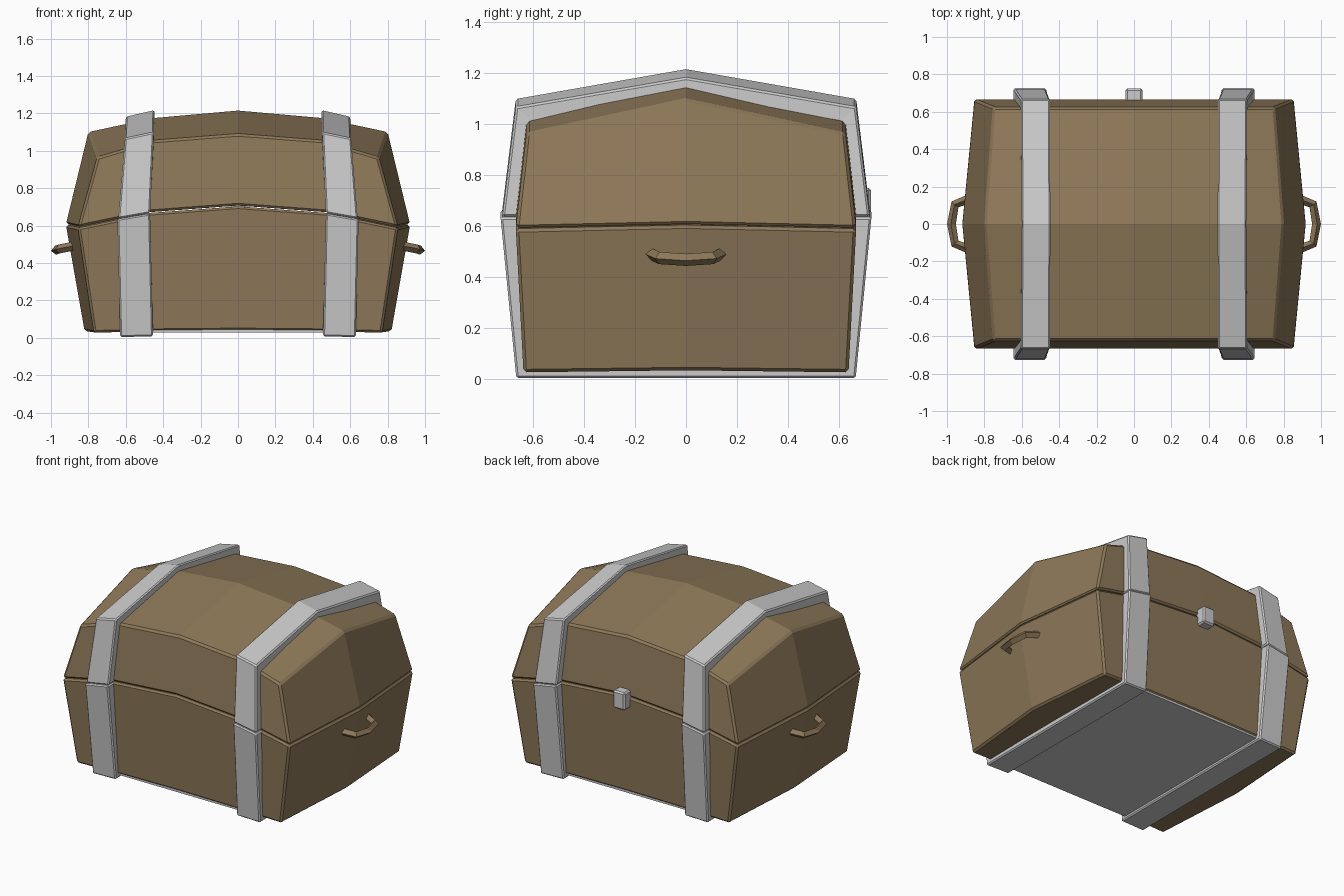
import bpy, bmesh

if "Cube" in bpy.data.objects:
    bpy.data.objects.remove(bpy.data.objects["Cube"])

brown = bpy.data.materials.new("brown_wood")
brown.diffuse_color = (0.27, 0.19, 0.10, 1)
brown.use_nodes = True
brown.node_tree.nodes["Principled BSDF"].inputs["Base Color"].default_value = brown.diffuse_color


def finish(name, bm, mat=None, bevel=0.0, mirror=False):
    bmesh.ops.recalc_face_normals(bm, faces=bm.faces)
    me = bpy.data.meshes.new(name)
    bm.to_mesh(me)
    bm.free()
    ob = bpy.data.objects.new(name, me)
    bpy.context.collection.objects.link(ob)
    if mat:
        me.materials.append(mat)
    if mirror:
        ob.modifiers.new("mirror", 'MIRROR').use_mirror_merge = False
    if bevel:
        b = ob.modifiers.new("bevel", 'BEVEL')
        b.width, b.segments = bevel, 1
        b.limit_method, b.angle_limit = 'ANGLE', 0.6
    return ob


def level(mid, corner, end, y, edge, ridge, dz=0):
    """5 x 3 grid of points: bowed in plan, arched along x, folded at y = 0."""
    rows = []
    for sy in (-1, 0, 1):
        last, z = (end, ridge) if sy == 0 else (corner, edge)
        xs = (-last, -mid, 0, mid, last)
        rows.append([(x, sy * y, z[abs(i - 2)] + dz) for i, x in enumerate(xs)])
    return rows


def grid_solid(name, low, high):
    bm = bmesh.new()
    grids = [[[bm.verts.new(p) for p in row] for row in g] for g in (low, high)]
    for g in grids:
        for j in range(2):
            for i in range(4):
                bm.faces.new((g[j][i], g[j][i+1], g[j+1][i+1], g[j+1][i]))
    rim = [(0, i) for i in range(4)] + [(0, 4), (1, 4)] + \
          [(2, i) for i in range(4, 0, -1)] + [(2, 0), (1, 0)]
    a, b = grids
    for (j, i), (l, k) in zip(rim, rim[1:] + rim[:1]):
        bm.faces.new((a[j][i], a[l][k], b[l][k], b[j][i]))
    return finish(name, bm, brown, 0.012)


def seam(dz):
    return level(0.47, 0.855, 0.92, 0.667, (0.705, 0.67, 0.59), (0.705, 0.67, 0.605), dz)


# Wooden base and lid, meeting at the arched seam
floor = level(0.45, 0.77, 0.82, 0.637, (0.04, 0.036, 0.027), (0.04, 0.038, 0.035))
roof = level(0.45, 0.752, 0.80, 0.625, (1.09, 1.055, 0.965), (1.215, 1.175, 1.10))
grid_solid("chest_base", floor, seam(-0.002))
grid_solid("chest_lid", seam(0.002), roof)


def strap(name, path):
    """Metal band; path points are (y, z, inner x, outer x, drop at outer x)."""
    bm = bmesh.new()
    rings = []
    for y, z, xi, xo, drop in path:
        yi, zi = y * 0.9, z if 0.5 < z < 0.8 else 0.6 + (z - 0.6) * 0.88
        rings.append([bm.verts.new(p) for p in (
            (xi, y, z), (xo, y, z - drop), (xo, yi, zi - drop), (xi, yi, zi))])
    for r, s in zip(rings, rings[1:]):
        for k in range(4):
            n = (k + 1) % 4
            bm.faces.new((r[k], r[n], s[n], s[k]))
    bm.faces.new(rings[0])
    bm.faces.new(rings[-1])
    return finish(name, bm, None, 0.008, True)


# Straps around base and lid
strap("base_straps", [(-0.727, 0.665, 0.47, 0.645, 0.03), (-0.665, 0.008, 0.455, 0.63, 0.004),
                      (0.665, 0.008, 0.455, 0.63, 0.004), (0.727, 0.665, 0.47, 0.645, 0.03)])
strap("lid_straps", [(-0.72, 0.667, 0.47, 0.64, 0.03), (-0.667, 1.10, 0.45, 0.605, 0.033),
                     (0, 1.217, 0.447, 0.6, 0.035),
                     (0.667, 1.10, 0.45, 0.605, 0.033), (0.72, 0.667, 0.47, 0.64, 0.03)])


def box(name, size, loc, bevel):
    bm = bmesh.new()
    bmesh.ops.create_cube(bm, size=1)
    bmesh.ops.scale(bm, vec=size, verts=bm.verts)
    bmesh.ops.translate(bm, vec=loc, verts=bm.verts)
    return finish(name, bm, None, bevel)


# Grey plate underneath and latch on the back
box("bottom_plate", (0.94, 1.26, 0.02), (0, 0, 0.038), 0)
box("latch", (0.09, 0.08, 0.12), (0, 0.685, 0.69), 0.01)

# Four-sided bent handles on both ends
for side, label in ((1, "right"), (-1, "left")):
    cu = bpy.data.curves.new(label + "_handle", 'CURVE')
    cu.dimensions = '3D'
    cu.bevel_depth, cu.bevel_resolution, cu.use_fill_caps = 0.024, 0, True
    sp = cu.splines.new('POLY')
    pts = [(0.88, -0.135, 0.49), (0.957, -0.105, 0.475), (0.976, 0, 0.468),
           (0.957, 0.105, 0.475), (0.88, 0.135, 0.49)]
    sp.points.add(len(pts) - 1)
    for p, (x, y, z) in zip(sp.points, pts):
        p.co = (x * side, y, z, 1)
    sp.use_smooth = False
    cu.materials.append(brown)
    ob = bpy.data.objects.new(label + "_handle", cu)
    bpy.context.collection.objects.link(ob)
    bpy.ops.object.select_all(action='DESELECT')
    ob.select_set(True)
    bpy.context.view_layer.objects.active = ob
    bpy.ops.object.convert(target='MESH')
